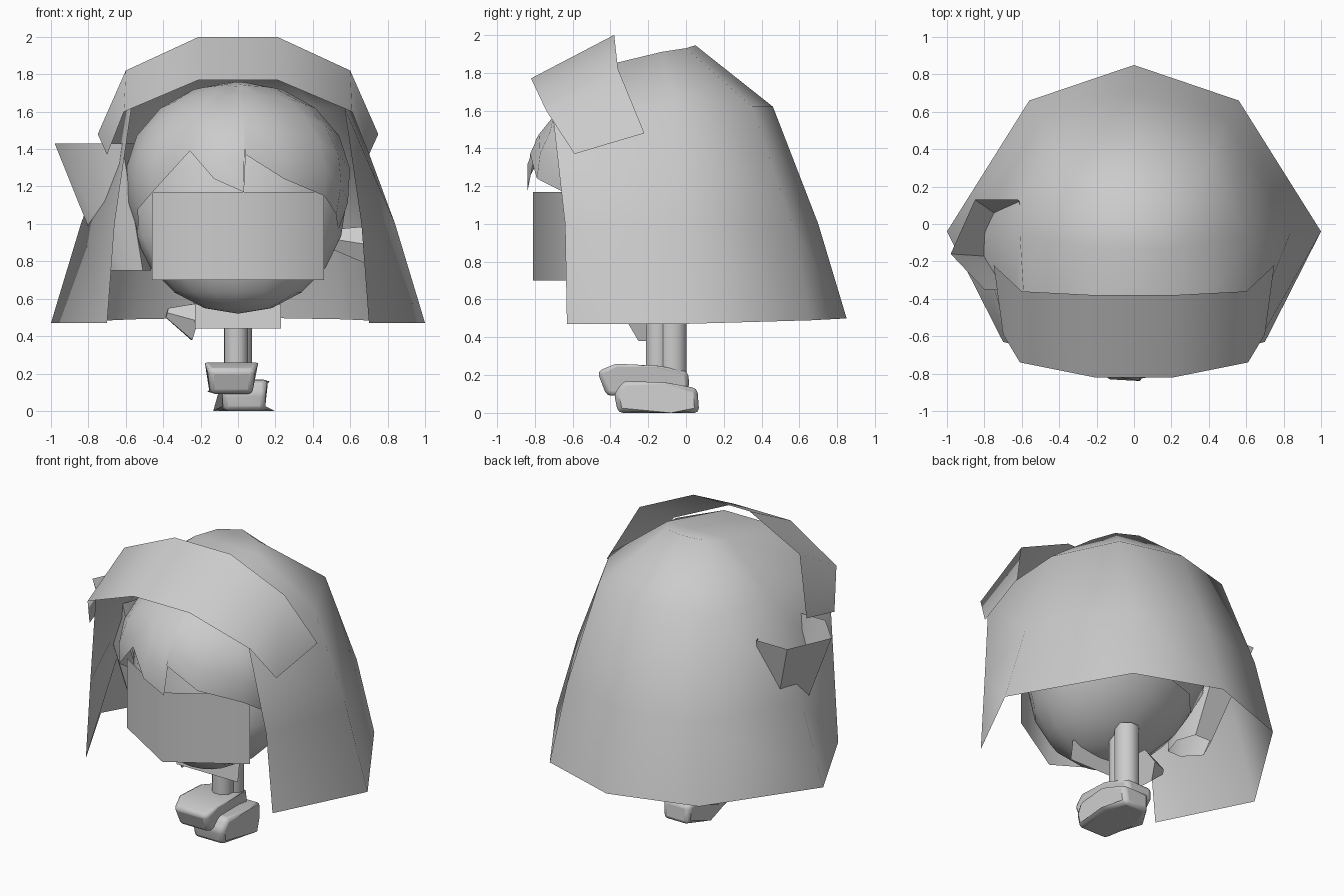
import bpy, math
from math import sin, cos, pi, radians
from mathutils import Vector

if "Cube" in bpy.data.objects:
    bpy.data.objects.remove(bpy.data.objects["Cube"])


def make(name, verts, faces, angle=50):
    me = bpy.data.meshes.new(name)
    me.from_pydata([tuple(v) for v in verts], [], faces)
    ob = bpy.data.objects.new(name, me)
    bpy.context.collection.objects.link(ob)
    bpy.ops.object.select_all(action='DESELECT')
    bpy.context.view_layer.objects.active = ob
    ob.select_set(True)
    bpy.ops.object.mode_set(mode='EDIT')
    bpy.ops.mesh.select_all(action='SELECT')
    bpy.ops.mesh.normals_make_consistent(inside=False)
    bpy.ops.object.mode_set(mode='OBJECT')
    if angle:
        bpy.ops.object.shade_smooth_by_angle(angle=radians(angle))
    return ob


def loft(name, rows, closed=False, extra=(), angle=50):
    """Skin equal-length rows of points; extra holds additional faces."""
    n = len(rows[0])
    faces = [(r*n + c, r*n + (c+1) % n, (r+1)*n + (c+1) % n, (r+1)*n + c)
             for r in range(len(rows)-1) for c in range(n if closed else n-1)]
    return make(name, [p for row in rows for p in row], faces + list(extra), angle)


def mirrored(half):
    """Half row ending on or beside the centre -> full row across x."""
    left = [(-x, y, z) for x, y, z in half]
    return left + [p for p in reversed(half) if p[0] > 0]


def tube(name, a, b, ra, rb, sides=8, turn=0.0):
    a, b = Vector(a), Vector(b)
    q = (b - a).to_track_quat('Z', 'Y')
    ring = lambda p, r: [p + q @ Vector((r*cos(turn + 2*pi*i/sides), r*sin(turn + 2*pi*i/sides), 0))
                         for i in range(sides)]
    ends = [tuple(range(sides)), tuple(range(sides, 2*sides))]
    return loft(name, [ring(a, ra), ring(b, rb)], True, ends)


# Long outer hair: rows from hem to crown, open at the front
rows = [mirrored(h) for h in (
    [(.70, -.63, .47), (1.0, -.04, .47), (.56, .66, .49), (0, .85, .50)],
    [(.66, -.64, 1.0), (.84, -.04, 1.0), (.50, .56, 1.0), (0, .70, 1.0)],
    [(.57, -.71, 1.62), (.61, -.06, 1.62), (.41, .35, 1.62), (0, .46, 1.62)],
    [(.21, -.71, 1.77), (.23, -.13, 1.91), (.15, .0, 1.93), (0, .05, 1.945)])]
loft("outer_hair", rows, extra=[(21, 22, 26, 27), (22, 23, 25, 26), (23, 24, 25)], angle=80)

# Head band: wide folded strip over the forehead
loft("head_band", [mirrored(h) for h in (
    [(.75, -.22, 1.48), (.60, -.36, 1.82), (.21, -.38, 2.0)],
    [(.70, -.59, 1.37), (.61, -.74, 1.60), (.21, -.82, 1.77)])])

# Head: ball whose lower half is pushed forward into a chin
bpy.ops.mesh.primitive_uv_sphere_add(segments=16, ring_count=10)
head = bpy.context.object
head.name = "head"
for v in head.data.vertices:
    x, y, z = v.co
    v.co = (.58*x, -.18 + (.45 if y < 0 else .52)*y + min(0, .19*z), 1.12 + .60*z)
bpy.ops.object.shade_smooth_by_angle(angle=radians(50))

# Inner hair cap: (angle from front, rim height) gives the jagged fringe
rim = [(-180, .85), (-145, .85), (-110, .88), (-80, .95), (-65, 1.08), (-49, 1.17), (-26, 1.39),
       (-12, 1.24), (3, 1.17), (4, 1.37), (24, 1.24), (50, 1.15), (65, 1.05),
       (80, .95), (110, .88), (145, .85)]
cap = []
for k in range(7):
    row = []
    for deg, z in rim:
        p = math.acos((z - 1.25)/.51) * (.02 + .98*k/6)
        a = radians(deg)
        r = sin(p) if p < pi/2 else .4 + .6*sin(p)
        row.append((.61*r*sin(a), -.20 - .645*r*cos(a), 1.25 + .51*cos(p)))
    cap.append(row)
loft("inner_hair", cap, True, [tuple(range(len(rim)))], angle=70)

# Visor: two flat panels meeting at the front
loft("face_panel", [[(x, y, z) for x, y in ((-.46, -.53), (0, -.81), (.46, -.53))]
                    for z in (.70, 1.17)], angle=70)

# Collar panel under the chin
loft("collar", [[(-.23, -.33, .44), (.23, -.33, .44)],
                [(-.23, -.31, .57), (.23, -.31, .57)]], angle=0)

# Raised arm: shoulder stub and a wide open sleeve poking through the hair
tube("shoulder", (-.38, -.2, .525), (-.22, -.19, .48), .03, .12, 6)
cuff = [(-.85, .13), (-.62, .13), (-.54, -.10), (-.62, -.35), (-.80, -.35), (-.98, -.16)]
loft("wide_sleeve", [[(-.58 + .55*(x + .75), -.15 + .55*(y + .11), .75) for x, y in cuff],
                     [(x, y, 1.43) for x, y in cuff]], True)

# Other hand, tucked inside the hair
tube("tucked_hand", (.50, -.10, .92), (.69, -.10, .89), .06, .115, 6)

# Legs
tube("leg", (0, -.07, .20), (0, -.07, .63), .08, .08, 8, pi/8)
tube("front_leg", (-.01, -.15, .20), (-.01, -.15, .60), .068, .068, 8, pi/8)


def shoe(name, profile, x0, x1, pinch):
    """Side profile in (y, z) spread across x with narrowed toe, heel and sole."""
    n, mid, half = len(profile), (x0 + x1)/2, (x1 - x0)/2
    top = max(z for y, z in profile)
    toe, heel = min(y for y, z in profile), max(y for y, z in profile)
    def width(y, z):
        return half*(1 - pinch*(top - z) - (.2 if y < toe + .07 else .35 if y > heel - .05 else 0))
    rows = [[(mid + s*width(y, z), y, z) for y, z in profile] for s in (-1, 1)]
    ob = loft(name, rows, True, [tuple(range(n)), tuple(range(n, 2*n))])
    bev = ob.modifiers.new("soft_edges", 'BEVEL')
    bev.width = .025
    bev.segments = 2
    bev.limit_method = 'ANGLE'


# Shoes, one lifted above the other
shoe("raised_shoe", [(-.47, .22), (-.42, .09), (-.10, .10), (.02, .13), (.01, .22),
                     (-.15, .25), (-.37, .26)], -.19, .12, .5)
shoe("standing_shoe", [(-.38, .10), (-.36, 0), (-.08, 0), (.07, 0), (.06, .13),
                       (-.10, .16), (-.33, .17)], -.12, .185, .5)
